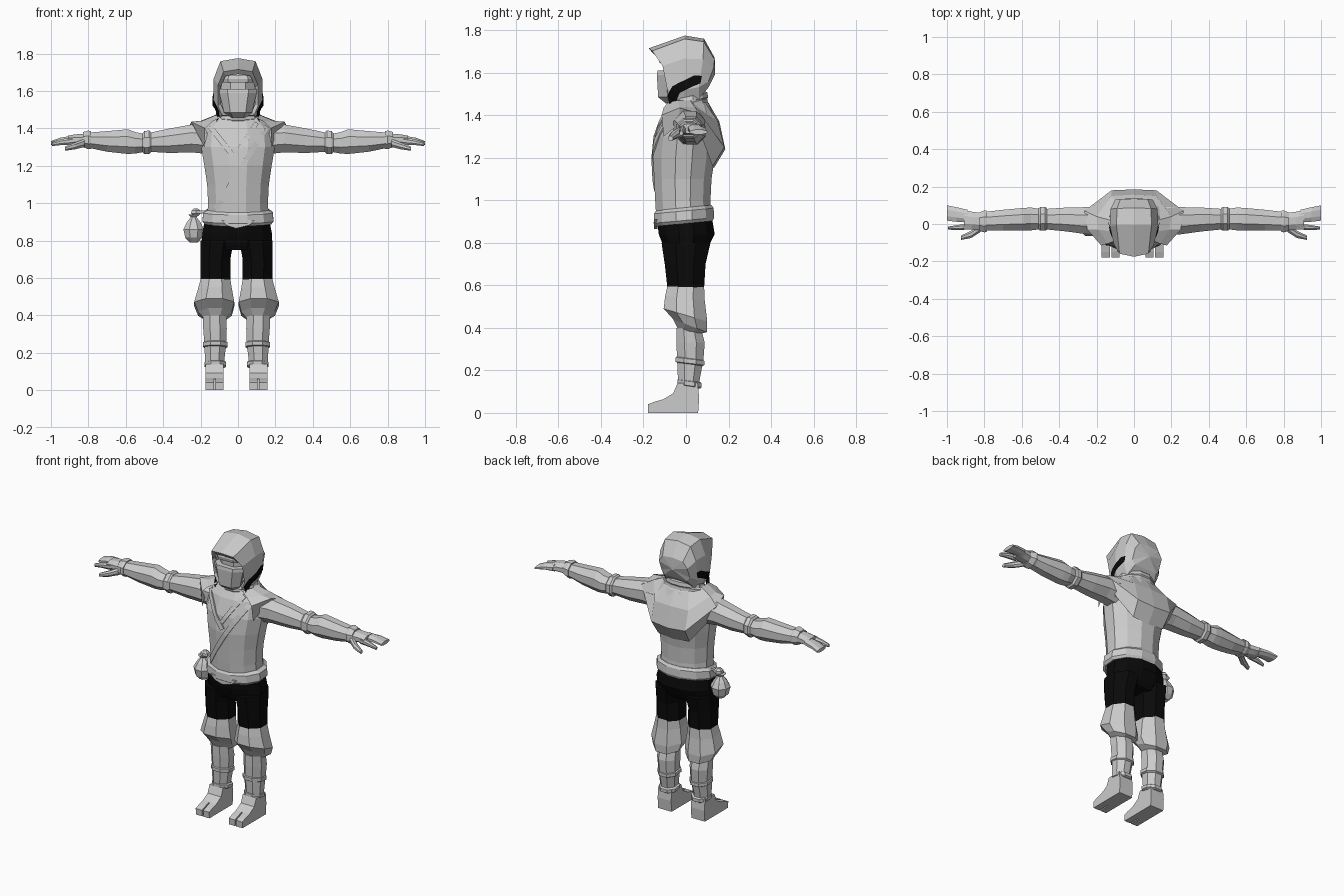
import bpy, bmesh, math
from mathutils import Vector
from mathutils.bvhtree import BVHTree


def material(name, v):
    m = bpy.data.materials.new(name)
    m.diffuse_color = (v, v, v, 1)
    return m


GREY = material("cloth grey", 0.6)
BLACK = material("black cloth", 0.003)


def make(name, verts, faces, mat=GREY):
    bm = bmesh.new()
    vs = [bm.verts.new(v) for v in verts]
    for f in faces:
        bm.faces.new([vs[i] for i in f])
    bmesh.ops.remove_doubles(bm, verts=bm.verts, dist=1e-5)
    bmesh.ops.recalc_face_normals(bm, faces=bm.faces)
    me = bpy.data.meshes.new(name)
    bm.to_mesh(me)
    bm.free()
    me.materials.append(mat)
    ob = bpy.data.objects.new(name, me)
    bpy.context.collection.objects.link(ob)
    return ob


def loft(name, rings, mat=GREY, closed=True, caps=True):
    n = len(rings[0])
    faces = [(i * n + j, i * n + (j + 1) % n, (i + 1) * n + (j + 1) % n, (i + 1) * n + j)
             for i in range(len(rings) - 1) for j in range(n if closed else n - 1)]
    if caps:
        faces += [tuple(range(n)), tuple(range((len(rings) - 1) * n, len(rings) * n))]
    return make(name, [v for r in rings for v in r], faces, mat)


def unit(n):
    # flat-sided polygon that reaches +-1 in both directions
    k = 1 / math.cos(math.pi / n)
    return [(k * math.cos((i + .5) * math.tau / n), k * math.sin((i + .5) * math.tau / n))
            for i in range(n)]


def zring(z, x0, x1, y0, y1, tilt=0, n=8):
    return [((x0 + x1) / 2 + (x1 - x0) / 2 * a, (y0 + y1) / 2 + (y1 - y0) / 2 * b, z + tilt * b)
            for a, b in unit(n)]


def xring(x, z0, z1, y0, y1, n=8):
    return [(x, (y0 + y1) / 2 + (y1 - y0) / 2 * a, (z0 + z1) / 2 + (z1 - z0) / 2 * b)
            for a, b in unit(n)]


def side(rings, s, off=0.0):
    return [[(s * x + off, y, z) for x, y, z in r] for r in rings]


# ---- torso, belt and pelvis
torso = loft("tunic", [zring(z, -w, w, f, b, 0, 12) for z, w, f, b in (
    (.92, .165, -.14, .12), (1.0, .16, -.145, .115), (1.1, .165, -.15, .12),
    (1.2, .18, -.155, .135), (1.3, .197, -.145, .14), (1.4, .19, -.11, .13),
    (1.45, .14, -.08, .11), (1.5, .09, -.05, .07))])
loft("belt", [zring(z, -w, w, f, b, .013, 12) for z, w, f, b in (
    (.89, .178, -.142, .125), (.905, .19, -.152, .132), (.95, .186, -.15, .13), (.965, .165, -.14, .12))])
loft("tunic_hem", [[(-.09, y, .91), (.09, y, .91), (.06, y, .882), (-.01, y, .865), (-.06, y, .88)]
                   for y in (-.15, -.135)])
loft("pelvis", [zring(z, -w - .005, w - .005, f, b, 0, 12) for z, w, f, b in (
    (.75, .17, -.09, .08), (.78, .187, -.105, .105), (.84, .186, -.128, .135), (.92, .17, -.138, .122))], BLACK)

# ---- collar rolls round the neck
for name, z, w in (("collar_lower", 1.445, .135), ("collar_upper", 1.475, .115)):
    loft(name, [zring(z + dz, -w * k, w * k, -.085 * k + .0, .1 * k, .02, 12)
                for dz, k in ((-.025, .95), (-.01, 1.04), (.012, 1), (.02, .85))])

# ---- shoulder cape, mirrored
half = [[(.09, -.085, 1.46), (.12, -.04, 1.47), (.125, .02, 1.47), (.08, .09, 1.46), (0, .105, 1.46)],
        [(.14, -.105, 1.435), (.19, -.03, 1.44), (.2, .04, 1.44), (.12, .15, 1.37), (0, .157, 1.37)],
        [(.175, -.115, 1.40), (.25, -.03, 1.435), (.265, .07, 1.405), (.12, .18, 1.25), (0, .185, 1.24)],
        [(.18, -.105, 1.3), (.2, -.03, 1.36), (.2, .08, 1.28), (.11, .125, 1.16), (0, .13, 1.15)]]
loft("shoulder_cape", [r + [(-x, y, z) for x, y, z in r[-2::-1]] for r in half], closed=False, caps=False)


def surface(ob):
    return BVHTree.FromPolygons([v.co for v in ob.data.vertices], [p.vertices[:] for p in ob.data.polygons])


# ---- crossed lapels lying on the chest
chest = surface(torso)


def chest_strip(name, a, b, width, n=10):
    a, b = Vector(a), Vector(b)
    nrm = Vector((-(b - a).y, (b - a).x)).normalized() * width / 2
    rings = []
    for i in range(n + 1):
        p = a.lerp(b, i / n)
        ring = []
        for s, d in ((-1, .02), (-1, -.008), (1, -.008), (1, .02)):
            q = p + nrm * s
            hit = chest.ray_cast(Vector((q.x, -1, q.y)), Vector((0, 1, 0)))[0]
            ring.append((q.x, (hit.y if hit else -.1) + d, q.y))
        rings.append(ring)
    loft(name, rings)


chest_strip("lapel_over", (.155, 1.41), (-.12, .97), .028)
chest_strip("lapel_under", (-.15, 1.41), (.0, 1.22), .028)
chest_strip("lapel_edge", (.10, 1.43), (-.01, 1.26), .025)

# ---- head: inner face, mask and hood
loft("face", [zring(z, -w, w, f, b) for z, w, f, b in (
    (1.45, .06, -.07, .05), (1.52, .1, -.1, .08), (1.68, .1, -.105, .08), (1.72, .085, -.1, .06))])


def mask_ring(z, w, y):
    return [(-w, y + .05, z), (-w * .55, y + .006, z), (w * .55, y + .006, z), (w, y + .05, z),
            (w * .8, -.03, z), (-w * .8, -.03, z)]


loft("face_mask", [mask_ring(*a) for a in ((1.455, .05, -.1), (1.485, .075, -.137), (1.59, .1, -.143), (1.61, .1, -.14))])
loft("brow_band", [mask_ring(*a) for a in ((1.645, .095, -.13), (1.665, .097, -.135), (1.685, .09, -.13))])


def hood_ring(w, zt, zb, yt, ys, yb):
    h = zt - zb
    pts = [(.8, 0, yb), (1, .2, yb), (1, .66, ys), (.72, .95, (yt * 3 + ys) / 4), (0, 1, yt)]
    r = [(w * a, y, zb + h * t) for a, t, y in pts]
    return r + [(-x, y, z) for x, y, z in r[-2::-1]]


hood_rings = [hood_ring(.092, 1.69, 1.49, -.155, -.085, -.07),
              hood_ring(.107, 1.715, 1.47, -.175, -.11, -.088),
              hood_ring(.13, 1.775, 1.455, -.005, -.01, -.01),
              hood_ring(.126, 1.76, 1.475, .085, .08, .06),
              hood_ring(.1, 1.67, 1.53, .135, .13, .105)]
hood = loft("hood", hood_rings, closed=False, caps=False)
loft("hood_back", [hood_rings[-1], [(x * .1, .137, 1.6 + (z - 1.6) * .1) for x, y, z in hood_rings[-1]]],
     closed=True, caps=True)
# floor of the hood
loft("hood_base", [[r[0] for r in hood_rings], [r[-1] for r in hood_rings]], closed=False, caps=False)

# ---- black side bands on the hood, running down to the collar
cloth = surface(hood)
band = [((.075, 1.585), (.068, 1.55)), ((.04, 1.588), (.03, 1.535)), ((0, 1.568), (0, 1.52)),
        ((-.035, 1.552), (-.03, 1.505)), ((-.065, 1.535), (-.04, 1.48)), ((-.088, 1.495), (-.045, 1.455)),
        ((-.075, 1.44), (-.05, 1.43)), ((-.068, 1.42), (-.058, 1.415))]
for s, tag in ((1, "left"), (-1, "right")):
    rings = []
    for pair in band:
        row = []
        for k in range(5):
            y = pair[0][0] + (pair[1][0] - pair[0][0]) * k / 4
            z = pair[0][1] + (pair[1][1] - pair[0][1]) * k / 4
            hit = cloth.ray_cast(Vector((1, y, z)), Vector((-1, 0, 0)))[0]
            row.append((s * ((hit.x if hit and hit.x > .09 else .108) + .006), y, z))
        rings.append(row)
    loft("hood_side_band_" + tag, rings, BLACK, closed=False, caps=False)

# ---- arms and hands
for s, tag in ((1, "left"), (-1, "right")):
    def arm(name, data):
        loft(name + "_" + tag, side([xring(*d) for d in data], s))
    arm("sleeve", ((.14, 1.26, 1.42, -.06, .09), (.25, 1.272, 1.42, -.055, .09),
                   (.36, 1.268, 1.40, -.04, .088), (.48, 1.275, 1.375, -.028, .08)))
    arm("elbow_cuff", ((.465, 1.272, 1.38, -.03, .084), (.475, 1.262, 1.388, -.036, .092),
                       (.5, 1.262, 1.386, -.036, .092), (.51, 1.272, 1.375, -.03, .084)))
    arm("forearm", ((.5, 1.275, 1.37, -.028, .08), (.55, 1.265, 1.38, -.034, .088), (.59, 1.263, 1.395, -.034, .086),
                    (.7, 1.275, 1.385, -.035, .076), (.82, 1.3, 1.375, -.036, .062)))
    arm("wrist_cuff", ((.785, 1.29, 1.385, -.04, .07), (.80, 1.288, 1.388, -.045, .073), (.83, 1.3, 1.38, -.036, .06)))
    arm("palm", ((.81, 1.305, 1.372, -.033, .058), (.87, 1.31, 1.368, -.03, .066), (.91, 1.315, 1.36, -.028, .076)))
    arm("fingers", ((.89, 1.315, 1.36, .008, .076), (.95, 1.316, 1.35, .012, .09), (1.0, 1.31, 1.332, .018, .1)))
    arm("front_finger", ((.88, 1.312, 1.355, -.03, .002), (.95, 1.31, 1.34, -.032, -.006), (.995, 1.305, 1.325, -.03, -.014)))
    arm("thumb", ((.82, 1.3, 1.345, -.042, .0), (.87, 1.288, 1.325, -.075, -.035), (.925, 1.28, 1.302, -.085, -.062)))

# ---- legs and feet, mirrored about a line slightly right of centre
for s, tag in ((1, "left"), (-1, "right")):
    def leg(name, rings, mat=GREY):
        loft(name + "_" + tag, side(rings, s, -.008), mat)
    leg("thigh", [zring(.585, .032, .192, -.087, .085), zring(.7, .033, .193, -.1, .092),
                  zring(.8, .015, .192, -.115, .115)], BLACK)
    leg("trouser_puff", [zring(.375, .06, .165, -.03, .06, -.005), zring(.41, .025, .205, -.06, .098, -.03),
                         zring(.46, .012, .226, -.105, .1, -.03), zring(.54, .025, .205, -.098, .088, -.01),
                         zring(.6, .034, .19, -.087, .085)])
    leg("shin", [zring(.09, .075, .16, -.035, .055), zring(.16, .065, .168, -.038, .065),
                 zring(.25, .055, .172, -.042, .082), zring(.33, .052, .178, -.045, .088),
                 zring(.4, .055, .178, -.045, .07)])
    for nm, z, e in (("knee_wrap", .245, 0), ("ankle_wrap", .14, -.008)):
        leg(nm, [zring(z + dz, .054 - e - g, .172 + e + g, -.043 - e - g, .08 + e * 1.5 + g, -.008)
                 for dz, g in ((-.018, -.004), (-.012, .006), (.008, .006), (.014, -.004))])
    foot = [(.057, 0), (-.11, 0), (-.11, .062), (-.06, .092), (-.04, .14), (.055, .14), (.062, .07)]
    leg("foot", [[(x, y, z) for y, z in foot] for x in (.07, .165)])
    toe = [(-.1, 0), (-.178, 0), (-.18, .04), (-.15, .052), (-.1, .066)]
    for nm, a, b in (("big_toe", .07, .112), ("small_toes", .12, .165)):
        leg(nm, [[(x, y, z) for y, z in toe] for x in (a, b)])

# ---- pouch hanging from the belt
loft("pouch", [zring(z, -.237 - r, -.237 + r, -.01 - r, -.01 + r) for z, r in (
    (.79, .022), (.815, .045), (.86, .055), (.895, .038), (.925, .016), (.94, .03))])
loft("pouch_tie", [zring(z, -.225 - r, -.225 + r, -.01 - r, -.01 + r, 0, 6) for z, r in (
    (.93, .012), (.945, .026), (.96, .024), (.972, .01))])
loft("pouch_cord", [xring(x, .945, .96, -.02, .0, 4) for x in (-.23, -.16)])
